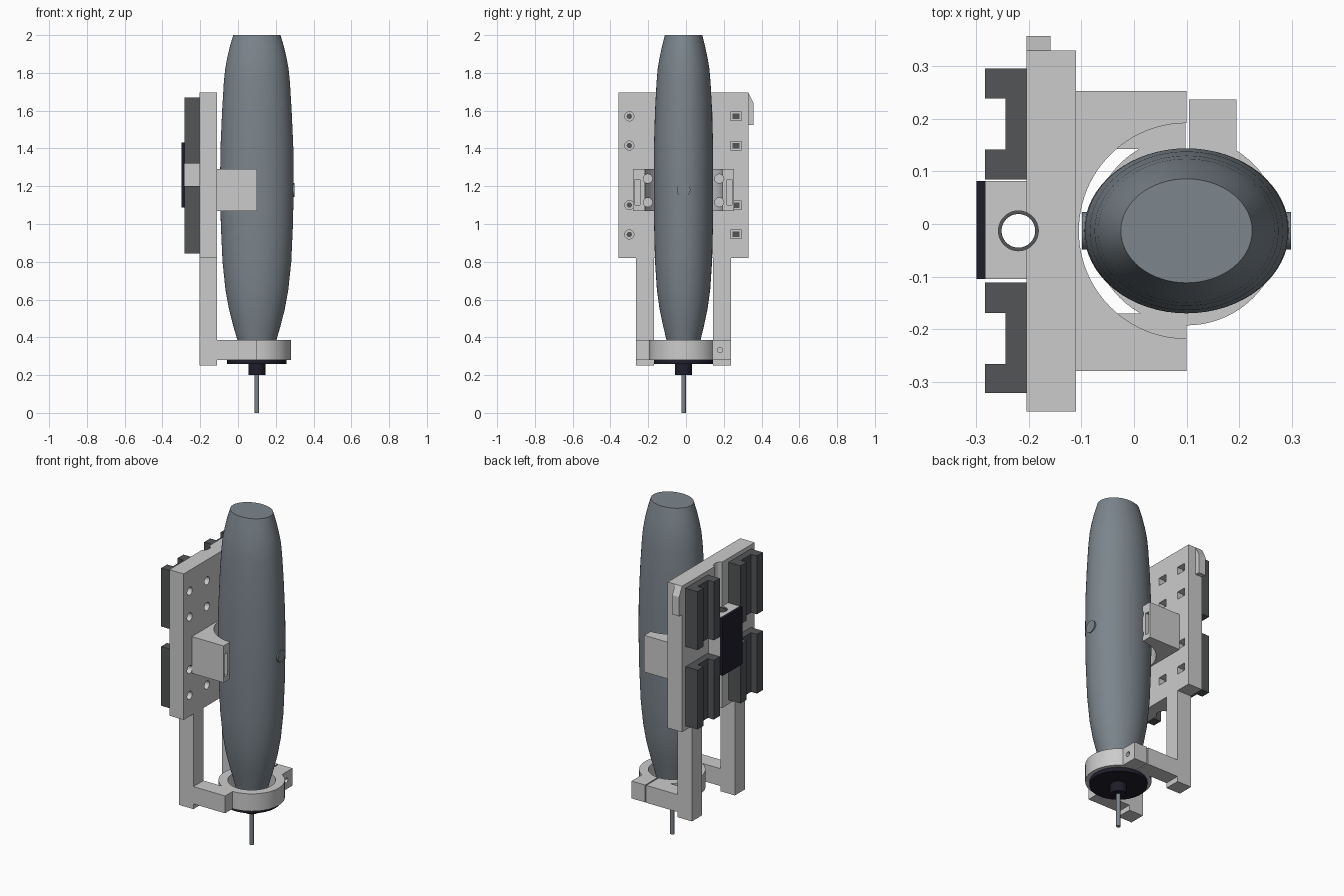
import bpy, bmesh, math
from mathutils import Matrix, Vector

if "Cube" in bpy.data.objects:
    bpy.data.objects.remove(bpy.data.objects["Cube"])

CX, CY = 0.10, -0.013   # vertical axis of the spindle tool


def material(name, rgb):
    m = bpy.data.materials.new(name)
    m.diffuse_color = (*rgb, 1)
    m.use_nodes = True
    m.node_tree.nodes["Principled BSDF"].inputs["Base Color"].default_value = m.diffuse_color
    return m


LIGHT = material("light grey plastic", (0.60, 0.60, 0.60))
DARK = material("dark grey plastic", (0.085, 0.09, 0.095))
STEEL = material("blue grey", (0.20, 0.235, 0.265))
BLACK = material("near black", (0.013, 0.013, 0.024))


def finish(name, bm, mat, smooth=False):
    bmesh.ops.recalc_face_normals(bm, faces=bm.faces)
    me = bpy.data.meshes.new(name)
    bm.to_mesh(me)
    bm.free()
    ob = bpy.data.objects.new(name, me)
    bpy.context.collection.objects.link(ob)
    if mat:
        me.materials.append(mat)
    if smooth:
        shade(ob)
    return ob


def shade(ob):
    bpy.ops.object.select_all(action='DESELECT')
    ob.select_set(True)
    bpy.context.view_layer.objects.active = ob
    bpy.ops.object.shade_smooth_by_angle(angle=math.radians(35))


def box(name, x, y, z, mat=None):
    return prism(name, [(x[0], y[0]), (x[1], y[0]), (x[1], y[1]), (x[0], y[1])], z, mat)


def prism(name, pts, z, mat=None):
    """Extrude an xy outline between two heights."""
    bm = bmesh.new()
    f = bm.faces.new([bm.verts.new((px, py, z[0])) for px, py in pts])
    r = bmesh.ops.extrude_face_region(bm, geom=[f])
    bmesh.ops.translate(bm, vec=(0, 0, z[1] - z[0]),
                        verts=[g for g in r['geom'] if isinstance(g, bmesh.types.BMVert)])
    return finish(name, bm, mat)


def cylinder(name, a, b, r, mat=None, seg=48):
    a, b = Vector(a), Vector(b)
    bm = bmesh.new()
    rot = (b - a).to_track_quat('Z', 'Y').to_matrix().to_4x4()
    bmesh.ops.create_cone(bm, cap_ends=True, segments=seg, radius1=r, radius2=r,
                          depth=(b - a).length, matrix=Matrix.Translation((a + b) / 2) @ rot)
    return finish(name, bm, mat, mat is not None)


def boolean(ob, others, op='DIFFERENCE'):
    bpy.context.view_layer.objects.active = ob
    for c in others:
        m = ob.modifiers.new("cut", 'BOOLEAN')
        m.operation, m.solver, m.object = op, 'EXACT', c
        bpy.ops.object.modifier_apply(modifier=m.name)
    for c in others:
        bpy.data.objects.remove(c)


# Spindle tool body: oval sections lofted up the axis (z, x radius, y radius)
sections = [(0.28, 0.075, 0.070), (0.385, 0.103, 0.090), (0.46, 0.125, 0.108),
            (0.55, 0.148, 0.127), (0.65, 0.166, 0.141), (0.80, 0.182, 0.151),
            (1.0, 0.191, 0.156), (1.2, 0.195, 0.157), (1.4, 0.193, 0.157),
            (1.6, 0.184, 0.151), (1.75, 0.175, 0.143), (1.82, 0.168, 0.137),
            (1.88, 0.157, 0.127), (1.94, 0.143, 0.114), (2.0, 0.125, 0.099)]
N = 64
bm = bmesh.new()
rings = [[bm.verts.new((CX + rx * math.cos(2 * math.pi * i / N),
                        CY + ry * math.sin(2 * math.pi * i / N), z)) for i in range(N)]
         for z, rx, ry in sections]
for lo, hi in zip(rings, rings[1:]):
    for i in range(N):
        j = (i + 1) % N
        bm.faces.new((lo[i], lo[j], hi[j], hi[i]))
bm.faces.new(rings[0])
bm.faces.new(rings[-1])
finish("tool_body", bm, STEEL, True)
cylinder("side_caps", (CX - 0.199, CY, 1.18), (CX + 0.199, CY, 1.18), 0.036, STEEL)

# Nose flange, collet nut and cutting bit
cylinder("nose_flange", (CX, CY, 0.258), (CX, CY, 0.281), 0.157, BLACK, 64)
cylinder("collet_nut", (CX, CY, 0.20), (CX, CY, 0.259), 0.045, BLACK)
cylinder("cutting_bit", (CX, CY, 0), (CX, CY, 0.21), 0.012, STEEL, 24)

# Back plate with screw pockets and a groove for the lead screw
ROWS = (0.945, 1.10, 1.415, 1.57)
plate = box("back_plate", (-0.205, -0.11), (-0.357, 0.33), (0.82, 1.695), LIGHT)
cuts = [cylinder("cut", (-0.22, CY, 0.7), (-0.22, CY, 1.8), 0.038)]
for z in ROWS:
    for y in (-0.30, -0.137):
        cuts.append(cylinder("cut", (-0.15, y, z), (-0.05, y, z), 0.024, seg=32))
        cylinder("round_screw", (-0.16, y, z), (-0.143, y, z), 0.014, DARK, 24)
    for y in (0.11, 0.265):
        cuts.append(box("cut", (-0.15, -0.05), (y - 0.03, y + 0.03), (z - 0.023, z + 0.023)))
        box("square_nut", (-0.16, -0.143), (y - 0.018, y + 0.018), (z - 0.014, z + 0.014), DARK)
boolean(plate, cuts)
shade(plate)

# Chamfered end-stop tab on the plate edge
bm = bmesh.new()
f = bm.faces.new([bm.verts.new((-0.205, y, z)) for y, z in
                  ((0.325, 1.525), (0.358, 1.525), (0.358, 1.64), (0.33, 1.695), (0.325, 1.695))])
r = bmesh.ops.extrude_face_region(bm, geom=[f])
bmesh.ops.translate(bm, vec=(0.046, 0, 0),
                    verts=[g for g in r['geom'] if isinstance(g, bmesh.types.BMVert)])
finish("stop_tab", bm, LIGHT)

# Two legs below the plate with arms that reach to the clamp
for side, y in (("front", (-0.265, -0.17)), ("rear", (0.143, 0.237))):
    box(side + "_leg", (-0.205, -0.11), y, (0.25, 0.82), LIGHT)

# Split clamp ring, with arms, ear and bolt hole
clamp = cylinder("clamp_ring", (CX, CY, 0.281), (CX, CY, 0.385), 0.18, LIGHT, 72)
boolean(clamp, [box("arm", (-0.11, 0.10), (-0.265, -0.17), (0.281, 0.385)),
                box("arm", (-0.11, 0.10), (0.143, 0.237), (0.281, 0.385)),
                box("ear", (0.09, 0.195), (0.10, 0.237), (0.281, 0.385))], 'UNION')
boolean(clamp, [cylinder("cut", (CX, CY, 0.2), (CX, CY, 0.5), 0.13, seg=72),
                box("cut", (0.098, 0.105), (0.05, 0.3), (0.2, 0.5)),
                cylinder("cut", (0.0, 0.18, 0.333), (0.3, 0.18, 0.333), 0.014, seg=24)])
shade(clamp)

# Middle cradle with round seat, strap slots and screw holes
cradle = box("cradle", (-0.11, 0.10), (-0.28, 0.253), (1.07, 1.29), LIGHT)
cuts = [cylinder("cut", (CX, CY, 1.0), (CX, CY, 1.4), 0.205, seg=96)]
for s in (-1, 1):
    ys = sorted((CY + s * 0.23, CY + s * 0.256))
    cuts.append(box("cut", (0.03, 0.2), ys, (1.10, 1.235)))
    for z in (1.115, 1.24):
        y = CY + s * 0.189
        cuts.append(cylinder("cut", (-0.06, y, z), (0.2, y, z), 0.024, seg=24))
boolean(cradle, cuts)
shade(cradle)

# Four rail carriages, each a channel profile opening to the back
for side, (y0, y1, y2, y3) in (("front", (-0.322, -0.266, -0.169, -0.111)),
                               ("rear", (0.085, 0.142, 0.239, 0.296))):
    profile = [(-0.205, y0), (-0.284, y0), (-0.284, y1), (-0.245, y1),
               (-0.245, y2), (-0.284, y2), (-0.284, y3), (-0.205, y3)]
    for level, z in (("lower", (0.845, 1.20)), ("upper", (1.32, 1.67))):
        prism(f"{side}_{level}_carriage", profile, z, DARK)

# Lead-screw nut block with its bushing and dark cover plate
block = box("nut_block", (-0.284, -0.205), (-0.105, 0.082), (1.09, 1.43), LIGHT)
boolean(block, [cylinder("cut", (-0.22, CY, 1.0), (-0.22, CY, 1.5), 0.038)])
shade(block)
bush = cylinder("bushing", (-0.22, CY, 1.09), (-0.22, CY, 1.425), 0.038, DARK)
boolean(bush, [cylinder("cut", (-0.22, CY, 1.0), (-0.22, CY, 1.5), 0.032)])
shade(bush)
box("cover_plate", (-0.30, -0.283), (-0.105, 0.082), (1.088, 1.432), BLACK)
